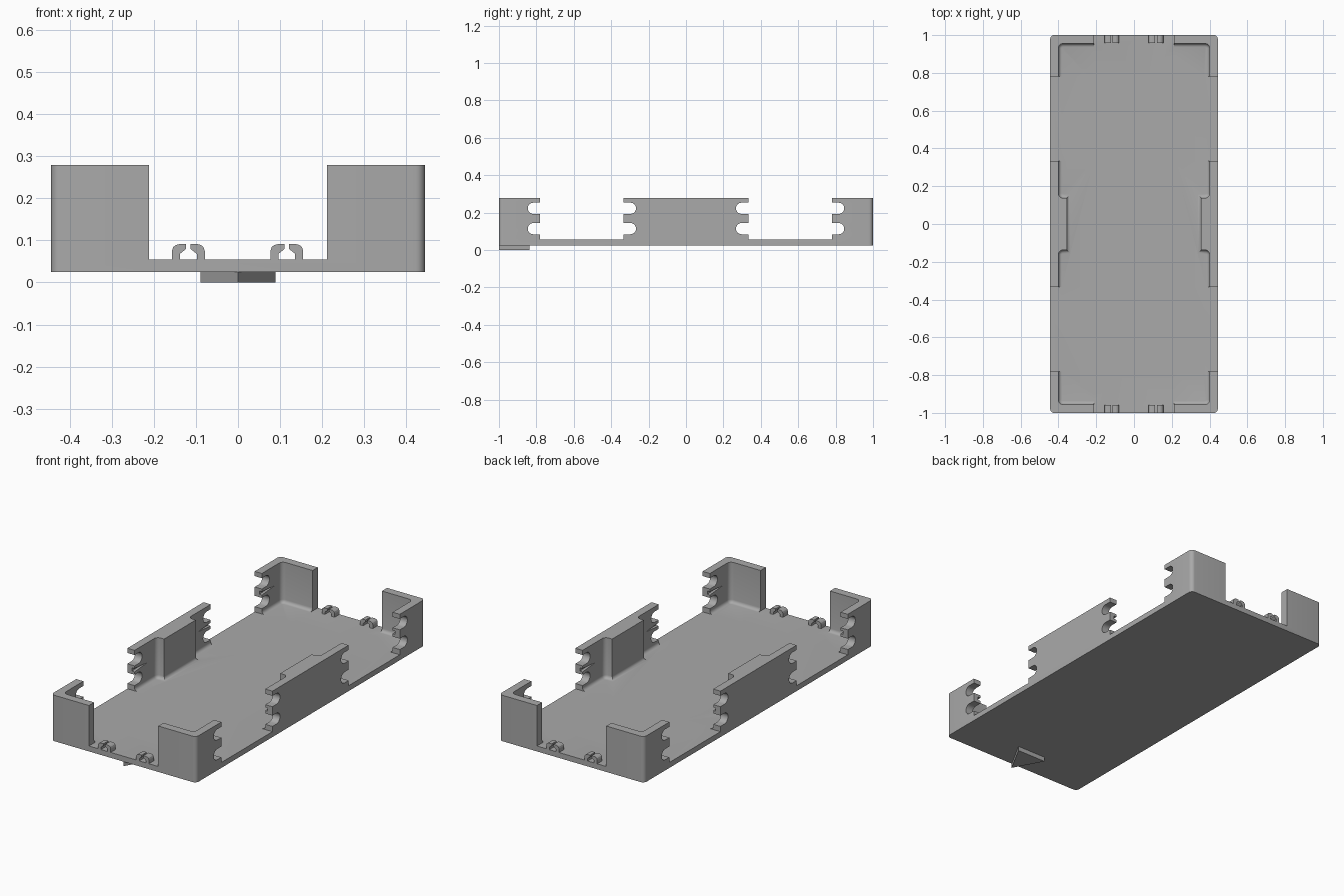
import bpy, bmesh, math
from mathutils import Vector

if "Cube" in bpy.data.objects:
    bpy.data.objects.remove(bpy.data.objects["Cube"])

grey = bpy.data.materials.new("mid grey")
grey.use_nodes = True
COLOUR = (0.4, 0.4, 0.4, 1)
grey.diffuse_color = COLOUR
grey.node_tree.nodes["Principled BSDF"].inputs["Base Color"].default_value = COLOUR

HALF_W, HALF_L = 0.444, 1.0
BOTTOM, FLOOR, TOP = 0.025, 0.055, 0.279
MID_END, CORNER_END = 0.333, 0.78


def rect(a0, b0, a1, b1):
    return [(a0, b0), (a1, b0), (a1, b1), (a0, b1)]


def rounded(corners, seg=6):
    """Fillet right-angled corners given as (a, b, radius)."""
    out = []
    for i, (a, b, r) in enumerate(corners):
        p = Vector((a, b))
        if not r:
            out.append(p)
            continue
        u = (Vector(corners[i - 1][:2]) - p).normalized()
        v = (Vector(corners[(i + 1) % len(corners)][:2]) - p).normalized()
        for k in range(seg + 1):
            t = math.pi / 2 * k / seg
            out.append(p + r * (u + v - v * math.cos(t) - u * math.sin(t)))
    return out


def prisms(name, outlines, axis, lo, hi, floor_fillet=0):
    """Extrude flat outlines along one axis into a single object."""
    place = {"x": lambda a, b, h: (h, a, b),
             "y": lambda a, b, h: (a, h, b),
             "z": lambda a, b, h: (a, b, h)}[axis]
    bm = bmesh.new()
    for pts in outlines:
        low = [bm.verts.new(place(a, b, lo)) for a, b in pts]
        high = [bm.verts.new(place(a, b, hi)) for a, b in pts]
        base = bm.faces.new(low)
        bm.faces.new(high[::-1])
        for i in range(len(pts)):
            bm.faces.new((low[i - 1], low[i], high[i], high[i - 1]))
    bmesh.ops.recalc_face_normals(bm, faces=bm.faces)
    if floor_fillet:
        bmesh.ops.bevel(bm, geom=list(base.edges), offset=floor_fillet,
                        segments=4, profile=0.5, affect="EDGES")
    mesh = bpy.data.meshes.new(name)
    bm.to_mesh(mesh)
    bm.free()
    mesh.materials.append(grey)
    obj = bpy.data.objects.new(name, mesh)
    bpy.context.collection.objects.link(obj)
    return obj


def activate(obj):
    bpy.ops.object.select_all(action="DESELECT")
    obj.select_set(True)
    bpy.context.view_layer.objects.active = obj


def cut(target, cutter):
    cutter.hide_render = True
    mod = target.modifiers.new("cut", "BOOLEAN")
    mod.operation, mod.solver, mod.object = "DIFFERENCE", "EXACT", cutter
    activate(target)
    bpy.ops.object.modifier_apply(modifier=mod.name)
    bpy.data.objects.remove(cutter)


# Solid tray block with rounded vertical corners
outer = rounded([(x, y, 0.022) for x, y in rect(-HALF_W, -HALF_L, HALF_W, HALF_L)])
tray = prisms("tray", [outer], "z", BOTTOM, TOP)

# Cavity, with thick pads halfway along both sides and a filleted floor edge
X, Y, PAD_X, PAD_Y, R = 0.4, 0.955, 0.355, 0.138, 0.024
right_side = [(X, -Y, R), (X, -PAD_Y, R), (PAD_X, -PAD_Y, 0),
              (PAD_X, PAD_Y, 0), (X, PAD_Y, R), (X, Y, R)]
left_side = [(-x, y, r) for x, y, r in reversed(right_side)]
cut(tray, prisms("cavity_cutter", [rounded(right_side + left_side)], "z",
                 FLOOR, 0.5, floor_fillet=0.018))

# Openings in the sides and ends
sides = [rect(s * MID_END, FLOOR, s * CORNER_END, 0.6) for s in (-1, 1)]
cut(tray, prisms("side_opening_cutter", sides, "x", -0.6, 0.6))
cut(tray, prisms("end_opening_cutter", [rect(-0.212, FLOOR, 0.212, 0.6)], "y", -1.2, 1.2))

# Round-ended notches and inner slits on the free wall ends
notches, slits = [], []
for s in (-1, 1):
    for edge, inward in ((MID_END, -1), (CORNER_END, 1)):
        for z in (0.114, 0.223):
            r = 0.03
            arc = [math.pi * (k / 12 - 0.5) for k in range(13)]
            pts = [(edge + inward * (0.036 + r * math.cos(t)), z + r * math.sin(t)) for t in arc]
            pts += [(edge - inward * 0.03, z + r), (edge - inward * 0.03, z - r)]
            notches.append([(s * y, h) for y, h in pts])
        slits.append([(s * (edge - inward * 0.02), 0.158), (s * (edge - inward * 0.02), 0.18),
                      (s * (edge + inward * 0.11), 0.169)])
cut(tray, prisms("notch_cutter", notches, "x", -0.6, 0.6))
cut(tray, prisms("slit_cutter", slits, "x", -0.415, 0.415))
activate(tray)
bpy.ops.object.shade_smooth_by_angle(angle=math.radians(35))

# Pairs of small hooks at both ends
hook = [(0.039, 0.05), (0.039, 0.075), (0.036, 0.084), (0.03, 0.089), (0.022, 0.091),
        (0.005, 0.091), (0.005, 0.08), (0.02, 0.068), (0.02, 0.05)]
for end, y0, y1 in (("front", -1, -0.957), ("back", 0.957, 1)):
    for side, x in (("right", -0.118), ("left", 0.116)):
        pair = [[(x + s * a, z) for a, z in hook] for s in (-1, 1)]
        prisms(f"{end}_{side}_hooks", pair, "y", y0, y1)

# Pointer under the front edge
prisms("pointer", [[(0, -1), (0.089, -0.838), (-0.089, -0.838)]], "z", 0, BOTTOM + 0.005)
